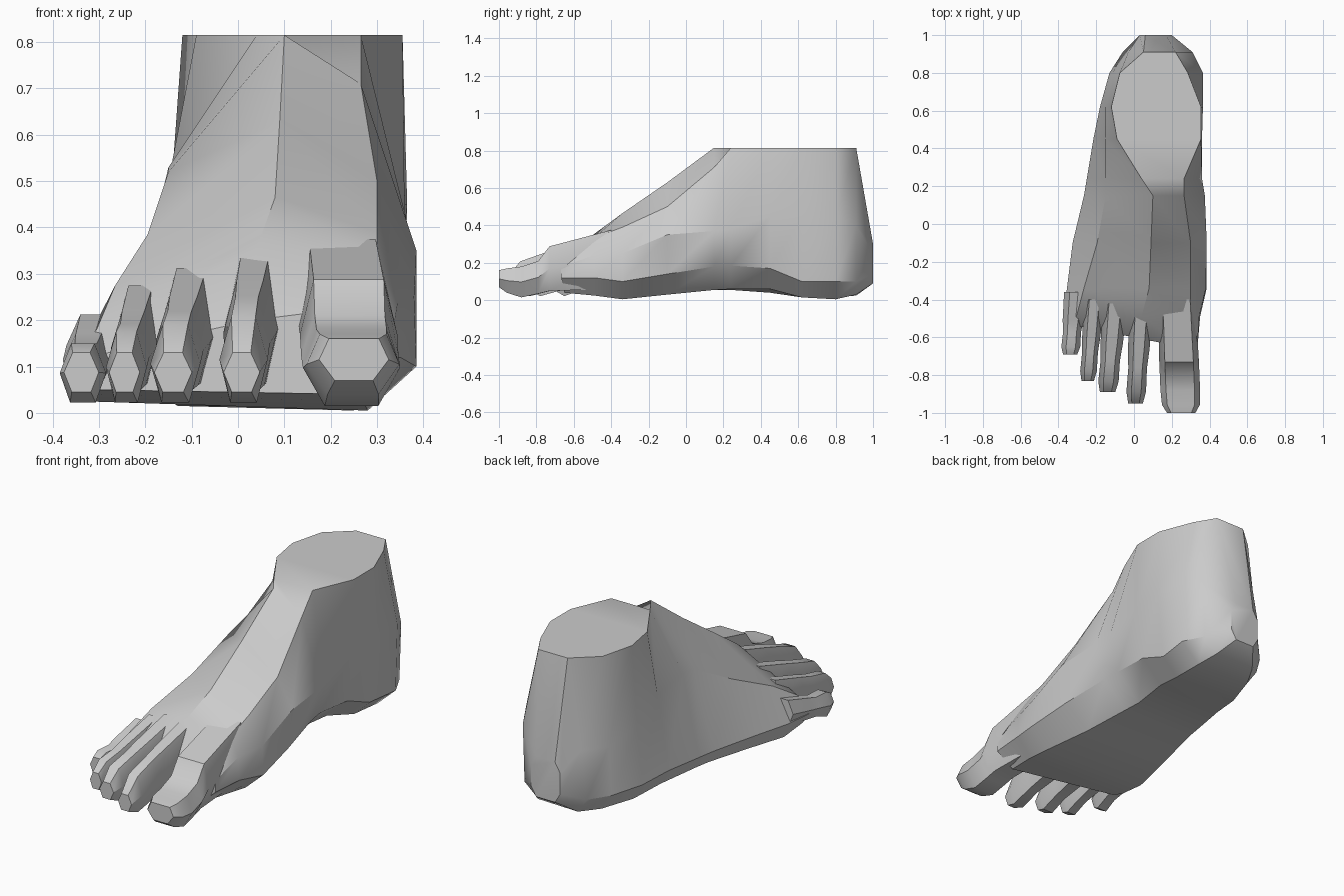
import bpy
import bmesh

if "Cube" in bpy.data.objects:
    bpy.data.objects.remove(bpy.data.objects["Cube"], do_unlink=True)

# One plain grey for the whole foot
grey = bpy.data.materials.new("plain grey")
grey.use_nodes = True
grey.diffuse_color = (0.6, 0.6, 0.6, 1)
grey.node_tree.nodes["Principled BSDF"].inputs["Base Color"].default_value = (0.6, 0.6, 0.6, 1)


def loft(name, rings):
    """Skin a list of equal-sized point rings and close both ends."""
    bm = bmesh.new()
    loops = [[bm.verts.new(point) for point in ring] for ring in rings]
    count = len(loops[0])
    for first, second in zip(loops, loops[1:]):
        for i in range(count):
            j = (i + 1) % count
            bm.faces.new((first[i], first[j], second[j], second[i]))
    bm.faces.new(loops[0])
    bm.faces.new(loops[-1])
    bmesh.ops.recalc_face_normals(bm, faces=bm.faces[:])
    mesh = bpy.data.meshes.new(name)
    bm.to_mesh(mesh)
    bm.free()
    mesh.materials.append(grey)
    obj = bpy.data.objects.new(name, mesh)
    bpy.context.collection.objects.link(obj)
    bpy.ops.object.select_all(action='DESELECT')
    obj.select_set(True)
    bpy.context.view_layer.objects.active = obj
    bpy.ops.object.shade_smooth_by_angle(angle=0.6)


# Foot sections from heel to toe roots, as (x, z) pairs.
# Outer side of each section: sole, low edge, mid side, crest
ANKLE = 0.815
outer_side = [
    ((.06, .09), (.03, .14), (.03, .25), (.06, .3)),
    ((-.01, .025), (-.06, .1), (-.03, .35), (.05, ANKLE)),
    ((-.07, .015), (-.13, .1), (-.11, .35), (-.075, ANKLE)),
    ((-.13, .015), (-.18, .1), (-.15, .4), (-.12, ANKLE)),
    ((-.17, .04), (-.215, .12), (-.15, .5), (-.09, ANKLE)),
    ((-.22, .055), (-.25, .12), (-.15, .53), (.04, ANKLE)),
    ((-.235, .055), (-.265, .12), (-.15, .52), (.1, ANKLE)),
    ((-.29, .045), (-.325, .12), (-.195, .385), (.09, .63)),
    ((-.33, .025), (-.355, .1), (-.265, .275), (.08, .465)),
    ((-.33, .04), (-.37, .1), (-.305, .18), (.04, .355)),
    ((-.31, .05), (-.36, .09), (-.28, .13), (.03, .2)),
]
# Inner side of each section: crest, mid side, low edge, sole
inner_side = [
    ((.17, .3), (.2, .25), (.2, .14), (.17, .09)),
    ((.22, ANKLE), (.31, .4), (.3, .1), (.22, .03)),
    ((.285, ANKLE), (.365, .45), (.355, .1), (.25, .005)),
    ((.355, ANKLE), (.365, .45), (.33, .1), (.24, .015)),
    ((.355, ANKLE), (.36, .45), (.32, .17), (.2, .06)),
    ((.265, ANKLE), (.36, .38), (.31, .185), (.17, .06)),
    ((.265, .71), (.375, .37), (.32, .18), (.18, .055)),
    ((.3, .5), (.385, .35), (.36, .14), (.22, .03)),
    ((.3, .39), (.38, .25), (.385, .1), (.28, .005)),
    ((.3, .335), (.345, .24), (.35, .12), (.27, .025)),
    ((.27, .23), (.335, .18), (.335, .12), (.25, .04)),
]
stations = (1, .91, .8, .62, .45, .24, .15, -.1, -.34, -.49, -.6)
rings = []
for y, outer, inner in zip(stations, outer_side, inner_side):
    slant = 0.2 if y == stations[-1] else 0  # toe line runs forward to the big toe
    rings.append([(x, y - slant * x, z) for x, z in outer + inner])
loft("foot_and_ankle", rings)


def toe(name, root, tip, width, flat, steps):
    """Six-sided toe from root (x, y) to tip; steps are (t, width, bottom, top)."""
    sections = []
    for t, w, low, high in steps:
        x = root[0] + (tip[0] - root[0]) * t
        y = root[1] + (tip[1] - root[1]) * t
        w *= width
        mid = low + (high - low) * 0.5
        sections.append([(x - w * .55, y, low), (x - w, y, mid), (x - w * flat, y, high),
                         (x + w * flat, y, high), (x + w, y, mid), (x + w * .55, y, low)])
    loft(name, sections)


# Four small toes share one arched shape that emerges from the instep
small_toes = [
    ("second_toe", (.04, -.42), (.008, -.95), .052, .285),
    ("third_toe", (-.1, -.42), (-.14, -.89), .054, .25),
    ("fourth_toe", (-.21, -.4), (-.245, -.83), .044, .22),
    ("little_toe", (-.31, -.36), (-.338, -.69), .05, .17),
]
TIP_TOP = 0.13
for name, root, tip, width, height in small_toes:
    toe(name, root, tip, width, .5, [
        (0, 1.2, .08, height * 1.25),
        (.45, 1.1, .06, height),
        (.65, .95, .05, height * .88),
        (.88, 1, .022, (height + TIP_TOP) / 2),
        (1, .75, .045, TIP_TOP),
    ])

# Big toe, with a flat nail slope and a blunt tip
toe("big_toe", (.225, -.4), (.25, -1), .1, .72, [
    (0, 1, .06, .375),
    (.55, 1.05, .05, .288),
    (.65, 1.05, .035, .21),
    (.8, 1.05, .015, .18),
    (.93, 1, .04, .17),
    (1, .75, .07, .16),
])
